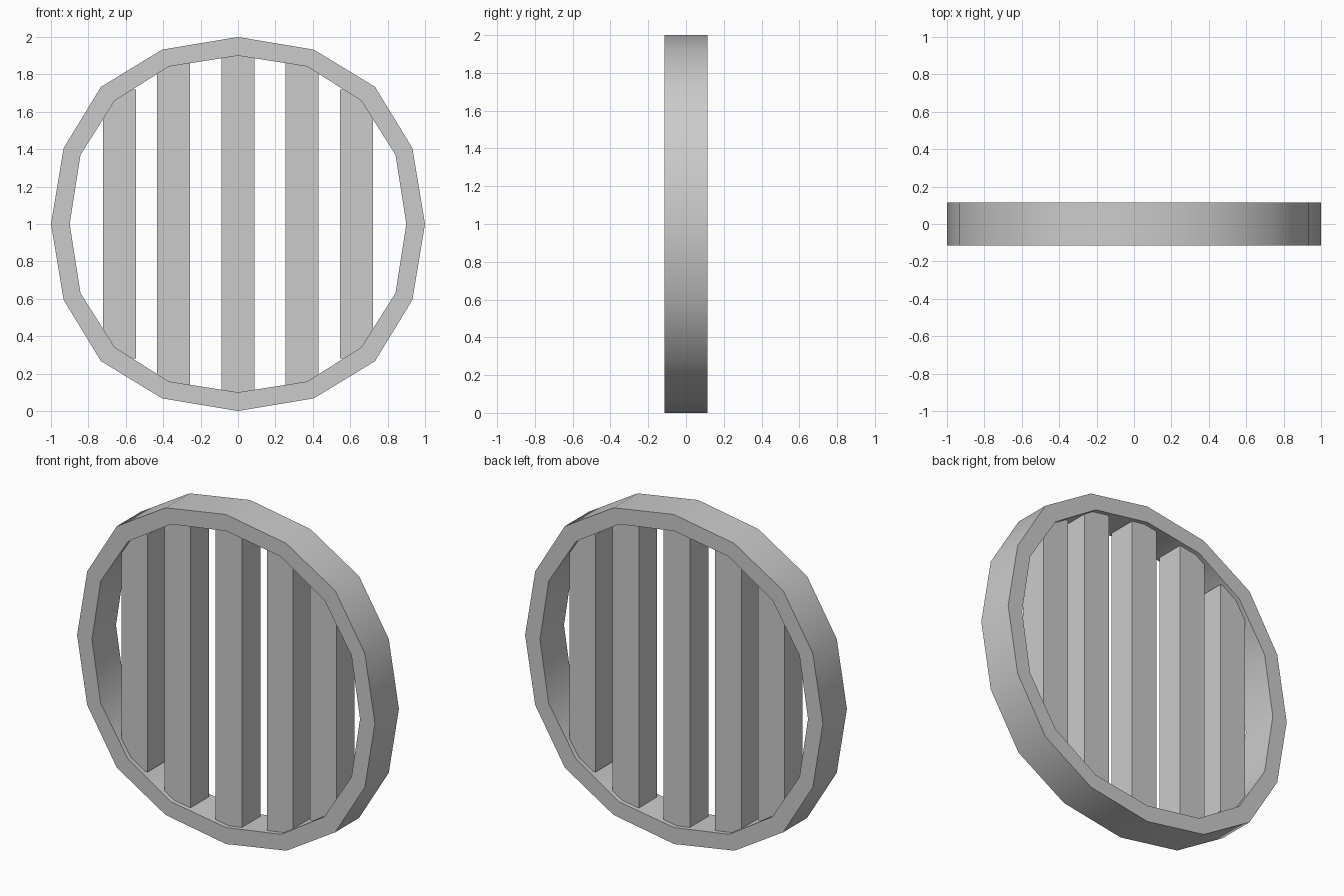
import bpy, bmesh

if "Cube" in bpy.data.objects:
    bpy.data.objects.remove(bpy.data.objects["Cube"])


def make_object(name, bm):
    bmesh.ops.recalc_face_normals(bm, faces=bm.faces)
    mesh = bpy.data.meshes.new(name)
    bm.to_mesh(mesh)
    bm.free()
    obj = bpy.data.objects.new(name, mesh)
    bpy.context.collection.objects.link(obj)
    return obj


def full_loop(quarter):
    # Rotate a quarter outline by 90 degrees four times
    pts = []
    cur = quarter
    for _ in range(4):
        pts += cur
        cur = [(z, -x) for x, z in cur]
        # (x, z) -> (z, -x) turns clockwise seen from the front
    return pts


# Sixteen-sided ring frame
HALF = 0.115
outer = full_loop([(0, 1), (0.406, 0.932), (0.733, 0.733), (0.932, 0.406)])
inner = full_loop([(0, 0.9), (0.37, 0.842), (0.659, 0.659), (0.842, 0.37)])
bm = bmesh.new()
loops = [[bm.verts.new((x, y, z + 1)) for x, z in pts]
         for pts, y in ((outer, -HALF), (outer, HALF), (inner, HALF), (inner, -HALF))]
for k in range(4):
    a, b = loops[k], loops[(k + 1) % 4]
    for i in range(16):
        j = (i + 1) % 16
        bm.faces.new((a[i], a[j], b[j], b[i]))
ring = make_object("ring_frame", bm)
bpy.context.view_layer.objects.active = ring
ring.select_set(True)
bpy.ops.object.shade_smooth_by_angle(angle=0.52)
ring.select_set(False)

# Vertical square bars, ends sunk into the ring
bars = [(-0.634, 0.72), (-0.345, 0.87), (0, 0.92), (0.343, 0.87), (0.634, 0.72)]
for n, (cx, half_height) in enumerate(bars, 1):
    bm = bmesh.new()
    bmesh.ops.create_cube(bm, size=1)
    bmesh.ops.scale(bm, vec=(0.176, 0.176, 2 * half_height), verts=bm.verts)
    bmesh.ops.translate(bm, vec=(cx, 0, 1), verts=bm.verts)
    make_object(f"vertical_bar_{n}", bm)
